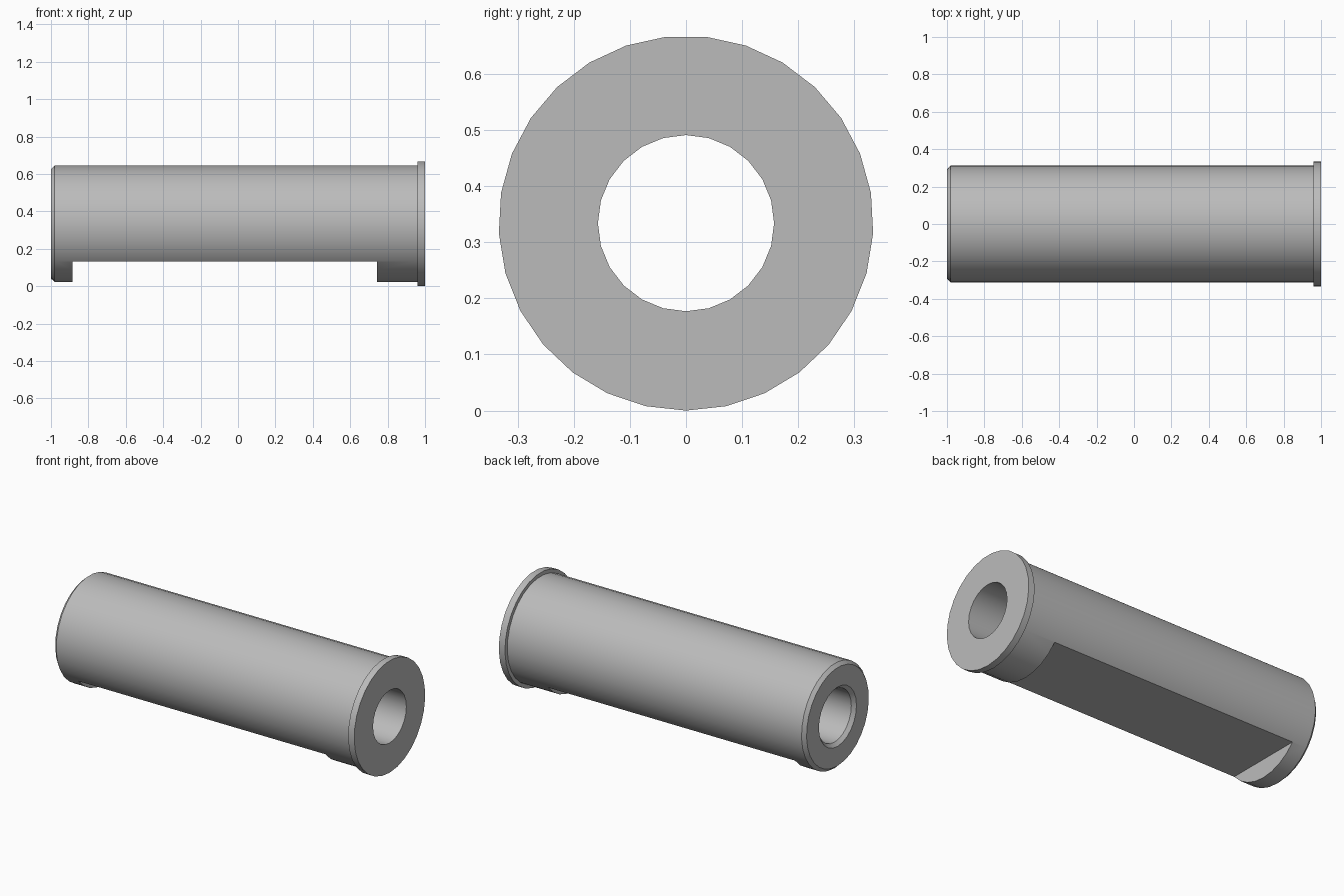
import bpy, bmesh, math
from mathutils import Matrix

cube = bpy.data.objects.get("Cube")
if cube:
    bpy.data.objects.remove(cube, do_unlink=True)

AXIS_Z = 0.334
steel = bpy.data.materials.new("steel_grey")
steel.use_nodes = True
GREY = (0.5, 0.5, 0.5, 1)
steel.diffuse_color = GREY
steel.node_tree.nodes["Principled BSDF"].inputs["Base Color"].default_value = GREY


def add_object(name, bm):
    bmesh.ops.recalc_face_normals(bm, faces=bm.faces)
    mesh = bpy.data.meshes.new(name)
    bm.to_mesh(mesh)
    bm.free()
    mesh.materials.append(steel)
    obj = bpy.data.objects.new(name, mesh)
    bpy.context.collection.objects.link(obj)
    return obj


def lathe(name, profile, sides):
    """Solid of revolution about the x axis from (x, radius) pairs."""
    bm = bmesh.new()
    rings = []
    for x, r in profile:
        angles = [2 * math.pi * i / sides for i in range(sides)]
        rings.append([bm.verts.new((x, r * math.sin(a), AXIS_Z - r * math.cos(a)))
                      for a in angles])
    for a, b in zip(rings, rings[1:]):
        for i in range(sides):
            j = (i + 1) % sides
            bm.faces.new((a[i], a[j], b[j], b[i]))
    bm.faces.new(rings[0])
    bm.faces.new(rings[-1])
    return add_object(name, bm)


def cut(target, cutter):
    mod = target.modifiers.new(cutter.name, "BOOLEAN")
    mod.operation = "DIFFERENCE"
    mod.solver = "EXACT"
    mod.object = cutter
    bpy.context.view_layer.objects.active = target
    bpy.ops.object.modifier_apply(modifier=mod.name)
    bpy.data.objects.remove(cutter, do_unlink=True)


# Sleeve body with chamfered end and end flange
sleeve = lathe("flanged_sleeve", [(-1, 0.293), (-0.98, 0.312), (0.96, 0.312),
                                  (0.96, 0.334), (1, 0.334)], 29)

# Through bore with a countersunk mouth
cut(sleeve, lathe("bore_cutter", [(-1.02, 0.197), (-0.98, 0.157), (1.1, 0.157)], 24))

# Flat recess on the underside
bm = bmesh.new()
x0, x1, top, low = -0.885, 0.742, 0.132, -0.2
bmesh.ops.create_cube(bm, size=1, matrix=Matrix.Translation(
    ((x0 + x1) / 2, 0, (top + low) / 2)) @ Matrix.Diagonal((x1 - x0, 1, top - low, 1)))
cut(sleeve, add_object("recess_cutter", bm))

# Smooth round walls, crisp edges
bpy.ops.object.select_all(action="DESELECT")
sleeve.select_set(True)
bpy.context.view_layer.objects.active = sleeve
bpy.ops.object.shade_smooth_by_angle(angle=math.radians(30))
